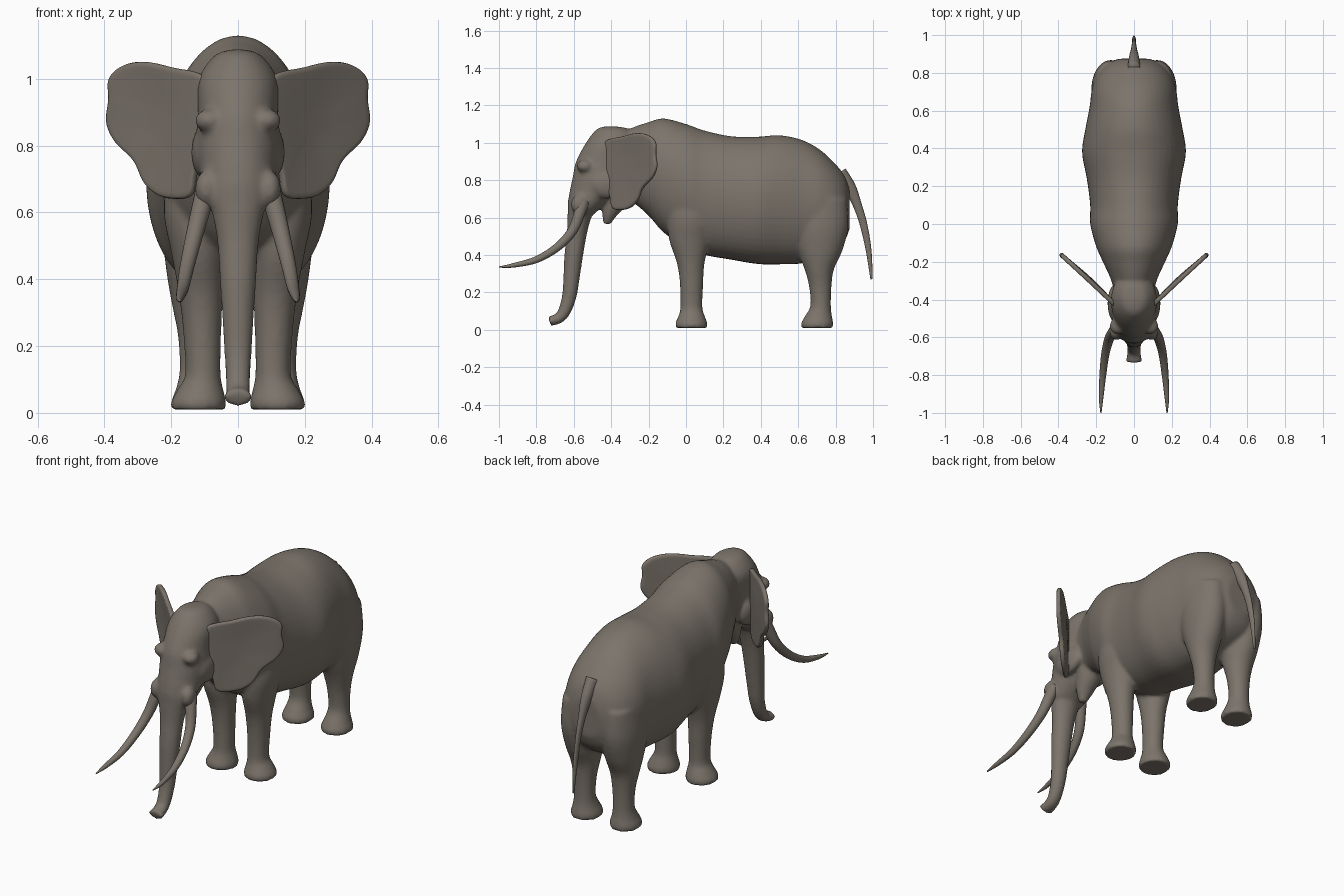
import bpy, bmesh, math
from mathutils import Vector, Matrix

cube = bpy.data.objects.get("Cube")
if cube:
    bpy.data.objects.remove(cube, do_unlink=True)

hide = bpy.data.materials.new("warm grey hide")
hide.use_nodes = True
colour = (0.2, 0.175, 0.147, 1)
hide.diffuse_color = colour
shader = next(n for n in hide.node_tree.nodes if n.type == 'BSDF_PRINCIPLED')
shader.inputs["Base Color"].default_value = colour
shader.inputs["Roughness"].default_value = 0.8


def spline(rows, steps=5, closed=False):
    """Smoothly interpolate rows of numbers."""
    n = len(rows)
    pick = (lambda i: rows[i % n]) if closed else (lambda i: rows[max(0, min(n - 1, i))])
    out = []
    for i in range(n if closed else n - 1):
        a, b, c, d = (pick(i + k) for k in (-1, 0, 1, 2))
        for s in range(steps):
            t = s / steps
            out.append([q + t / 2 * (r - p + t * (2 * p - 5 * q + 4 * r - u + t * (3 * (q - r) + u - p)))
                        for p, q, r, u in zip(a, b, c, d)])
    if not closed:
        out.append(list(rows[-1]))
    return out


def loft(bm, sections, sides=32, low_power=1.0):
    """Skin oval sections given as x, y, z, half width, half depth, tilt."""
    rings = []
    for x, y, z, wide, deep, tilt in spline(sections):
        ring = []
        for k in range(sides):
            a = math.tau * k / sides
            c, s = math.cos(a), math.sin(a)
            power = low_power if s < 0 else 1.0
            c = math.copysign(abs(c) ** power, c)
            ring.append(bm.verts.new((x + wide * c, y + deep * s * math.cos(tilt),
                                      z + deep * s * math.sin(tilt))))
        rings.append(ring)
    for low, high in zip(rings, rings[1:]):
        for k in range(sides):
            j = (k + 1) % sides
            bm.faces.new((low[k], low[j], high[j], high[k]))
    bm.faces.new(rings[0][::-1])
    bm.faces.new(rings[-1])


def barrel(rows):
    """Upright sections from y, top, bottom, half width."""
    return [(0, y, (t + b) / 2, w, (t - b) / 2, math.pi / 2) for y, t, b, w in rows]


def column(rows, side=1):
    """Level sections from z, front y, back y, inner x, outer x."""
    return [(side * (i + o) / 2, (f + b) / 2, z, (o - i) / 2, (b - f) / 2, 0) for z, f, b, i, o in rows]


def tube(rows, side=1):
    """Sections square to a path, from x, y, z, half width, half depth."""
    out = []
    for k, (x, y, z, w, d) in enumerate(rows):
        a, b = rows[max(0, k - 1)], rows[min(len(rows) - 1, k + 1)]
        out.append((side * x, y, z, w, d, math.atan2(b[1] - a[1], a[2] - b[2])))
    return out


def finish(name, bm):
    bmesh.ops.recalc_face_normals(bm, faces=bm.faces)
    for f in bm.faces:
        f.smooth = True
    mesh = bpy.data.meshes.new(name)
    bm.to_mesh(mesh)
    bm.free()
    mesh.materials.append(hide)
    ob = bpy.data.objects.new(name, mesh)
    bpy.context.collection.objects.link(ob)
    return ob


def blob(bm, place, size):
    bmesh.ops.create_uvsphere(bm, u_segments=24, v_segments=16, radius=1,
                              matrix=Matrix.Translation(place) @ Matrix.Diagonal((*size, 1)))


# Torso and neck
skin = bmesh.new()
loft(skin, barrel([
    (-.44, 1.0, .74, .08), (-.3, 1.075, .69, .12), (-.2, 1.11, .61, .165), (-.12, 1.13, .52, .2),
    (0, 1.1, .44, .232), (.1, 1.065, .4, .232), (.24, 1.035, .375, .25), (.38, 1.032, .352, .275),
    (.5, 1.04, .35, .258), (.62, 1.015, .355, .235), (.72, .96, .39, .222), (.8, .885, .43, .19),
    (.85, .82, .48, .14), (.875, .75, .54, .08)]), 48, .8)

# Skull, jaw, brows, cheeks and tusk sockets
loft(skin, column([
    (1.088, -.43, -.38, -.02, .02), (1.07, -.48, -.3, -.07, .07), (1.0, -.535, -.25, -.118, .118),
    (.9, -.588, -.27, -.12, .12), (.82, -.605, -.3, -.125, .125), (.75, -.62, -.34, -.118, .118),
    (.68, -.632, -.42, -.108, .108), (.62, -.632, -.49, -.09, .09)]))
loft(skin, tube([(0, -.35, .76, .08, .07), (0, -.38, .69, .065, .065),
                 (0, -.41, .62, .045, .04), (0, -.425, .565, .02, .02)]))
for side in (1, -1):
    blob(skin, (side * .085, -.54, .875), (.045, .045, .035))
    blob(skin, (side * .1, -.42, .78), (.04, .1, .08))
    blob(skin, (side * .095, -.57, .67), (.034, .045, .055))

# Trunk with a hollow, forward-turned tip
loft(skin, tube([
    (0, -.54, .72, .1, .085), (0, -.568, .62, .082, .066), (0, -.583, .52, .063, .054),
    (0, -.6, .4, .055, .05), (0, -.612, .28, .047, .044), (0, -.624, .18, .041, .039),
    (0, -.65, .1, .037, .034), (0, -.68, .062, .037, .029), (0, -.73, .045, .043, .027)]))

# Legs with flared feet
front_leg = [(.01, -.055, .113, .036, .2), (.035, -.057, .114, .036, .2), (.075, -.04, .1, .045, .178),
             (.12, -.03, .088, .052, .158), (.25, -.033, .092, .05, .165), (.36, -.05, .1, .045, .178),
             (.48, -.09, .13, .04, .2), (.6, -.1, .16, .04, .222), (.75, -.08, .15, .06, .21)]
hind_leg = [(.01, .617, .787, .04, .2), (.035, .615, .788, .04, .2), (.075, .637, .78, .055, .185),
            (.13, .665, .775, .065, .175), (.23, .658, .778, .06, .18), (.32, .635, .79, .045, .197),
            (.42, .595, .835, .03, .214), (.55, .56, .868, .02, .226), (.7, .56, .86, .03, .215)]
for side in (1, -1):
    for rows in (front_leg, hind_leg):
        loft(skin, column(rows, side))

body = finish("body_with_head_and_legs", skin)
remesh = body.modifiers.new("blend", 'REMESH')
remesh.mode = 'VOXEL'
remesh.voxel_size = .01
remesh.use_smooth_shade = True
soften = body.modifiers.new("soften", 'SMOOTH')
soften.factor = .5
soften.iterations = 7

# Tail
tail = bmesh.new()
loft(tail, tube([(0, .82, .84, .035, .04), (0, .875, .76, .028, .034), (0, .915, .67, .018, .024),
                 (0, .95, .56, .012, .02), (0, .977, .42, .01, .015), (0, .992, .27, .004, .006)]), 16)
finish("tail", tail)

# Tusks and ears
ear_outline = [(.09, 1.0), (.2, 1.035), (.28, 1.052), (.345, 1.04), (.385, 1.0), (.385, .94), (.392, .87),
               (.365, .81), (.31, .755), (.28, .69), (.24, .652), (.19, .64), (.14, .65), (.125, .72), (.09, .86)]
for side, name in ((1, "left"), (-1, "right")):
    tusk = bmesh.new()
    loft(tusk, tube([(.09, -.545, .69, .032, .032), (.108, -.57, .62, .03, .03), (.132, -.61, .525, .026, .026),
                     (.152, -.69, .44, .022, .022), (.165, -.8, .375, .018, .018),
                     (.174, -.92, .345, .012, .012), (.175, -1, .335, .003, .003)], side), 20)
    finish(name + "_tusk", tusk)

    ear = bmesh.new()
    root = Vector((.2, .86))
    rings = []
    for scale in (1, .93, .75, .5, .25):
        ring = []
        for p in spline(ear_outline, 4, True):
            x, z = root + (Vector(p) - root) * scale
            y = -.335 + (x - .2) * .93 + .015 * math.sin((x - .12) * 12) * (1 - scale)
            ring.append(ear.verts.new((side * x, y, z)))
        rings.append(ring)
    for a, b in zip(rings, rings[1:]):
        for k in range(len(a)):
            j = (k + 1) % len(a)
            ear.faces.new((a[k], a[j], b[j], b[k]))
    ear.faces.new(rings[-1])
    flap = finish(name + "_ear", ear)
    thick = flap.modifiers.new("thickness", 'SOLIDIFY')
    thick.thickness = .024
    thick.offset = 0
    flap.modifiers.new("round", 'SUBSURF').levels = 1
